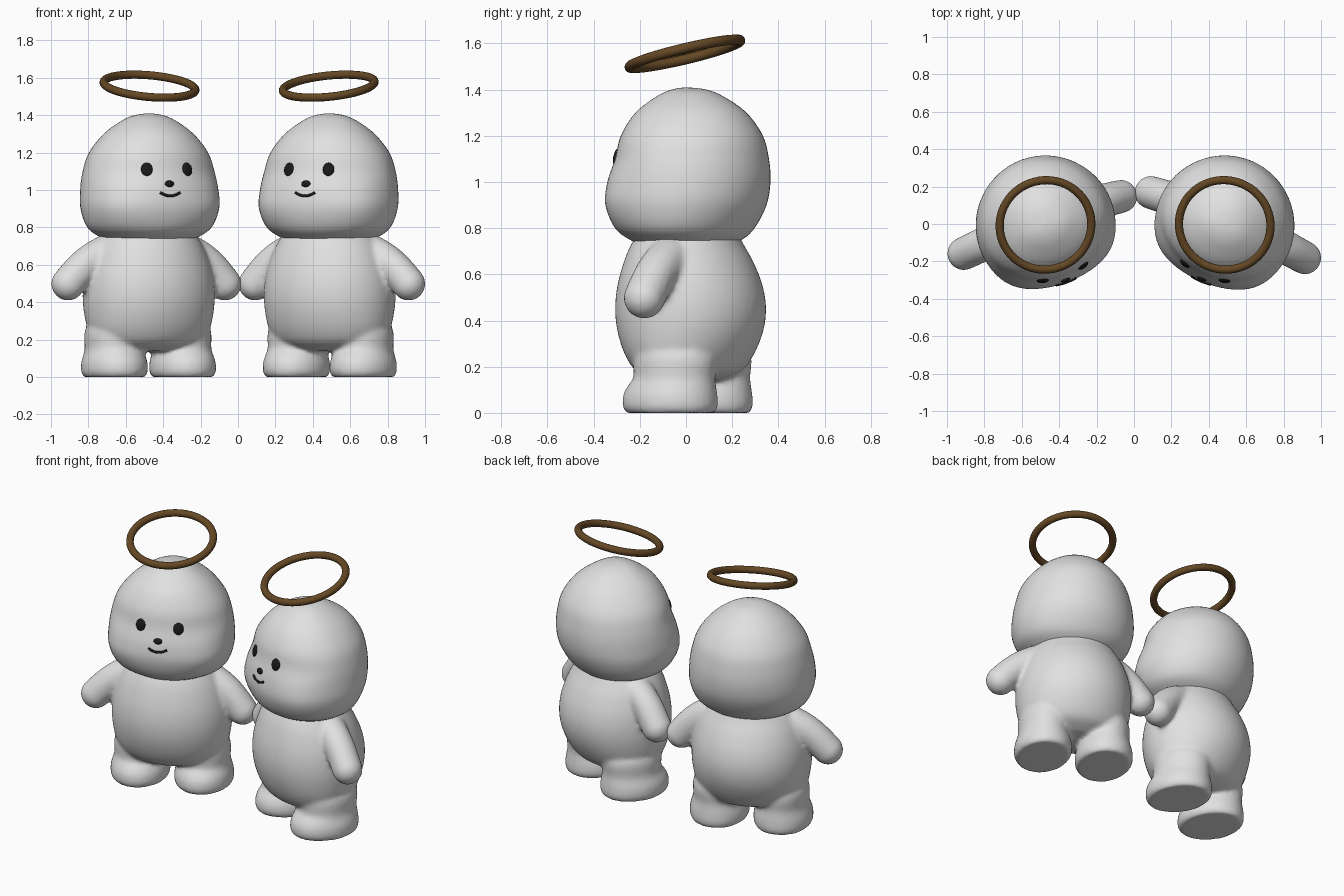
import bpy, bmesh, math
from mathutils import Matrix, Vector
from mathutils.bvhtree import BVHTree

cube = bpy.data.objects.get("Cube")
if cube:
    bpy.data.objects.remove(cube, do_unlink=True)


def material(name, rgb, rough=0.6):
    m = bpy.data.materials.new(name)
    m.use_nodes = True
    m.diffuse_color = (*rgb, 1)
    node = m.node_tree.nodes["Principled BSDF"]
    node.inputs["Base Color"].default_value = (*rgb, 1)
    node.inputs["Roughness"].default_value = rough
    return m


SKIN = material("pale grey", (0.75, 0.75, 0.75))
BLACK = material("black", (0.01, 0.01, 0.01))
BROWN = material("brown", (0.13, 0.065, 0.018))


def add_object(name, data, mat, matrix):
    ob = bpy.data.objects.new(name, data)
    bpy.context.collection.objects.link(ob)
    ob.matrix_world = matrix
    data.materials.append(mat)
    return ob


def mesh_object(name, bm, mat, matrix):
    bmesh.ops.recalc_face_normals(bm, faces=bm.faces)
    for f in bm.faces:
        f.smooth = True
    me = bpy.data.meshes.new(name)
    bm.to_mesh(me)
    return add_object(name, me, mat, matrix)


def spline(rows, steps):
    """Catmull-Rom interpolation through the rows of a profile."""
    rows = [Vector(r) for r in rows]
    pts = [rows[0]] + rows + [rows[-1]]
    out = []
    for p0, p1, p2, p3 in zip(pts, pts[1:], pts[2:], pts[3:]):
        for i in range(steps):
            t = i / steps
            out.append(p1 + t * 0.5 * (p2 - p0)
                       + t * t * (p0 - 2.5 * p1 + 2 * p2 - 0.5 * p3)
                       + t ** 3 * 0.5 * (3 * p1 - p0 - 3 * p2 + p3))
    return out + [rows[-1]]


def loft(bm, rows, cx=0.0, cy=0.0, steps=5, seg=64):
    """Rings of (z, half width, front depth, back depth, cheek fullness)."""
    rings = []
    for z, w, front, back, cheek in spline(rows, steps):
        ring = []
        for i in range(seg):
            a = math.tau * i / seg
            off = abs(math.degrees(math.atan2(math.cos(a), -math.sin(a))))
            k = 1 + cheek * math.exp(-((off - 45) / 25) ** 2)
            depth = front if math.sin(a) < 0 else back
            ring.append(bm.verts.new((cx + k * w * math.cos(a),
                                      cy + k * depth * math.sin(a), z)))
        rings.append(ring)
    for lo, hi in zip(rings, rings[1:]):
        for i in range(seg):
            j = (i + 1) % seg
            bm.faces.new((lo[i], lo[j], hi[j], hi[i]))
    bm.faces.new(rings[0][::-1])
    bm.faces.new(rings[-1])


HEAD = [(0.70, 0.15, 0.13, 0.13, 0), (0.745, 0.26, 0.23, 0.23, 0),
        (0.80, 0.335, 0.295, 0.29, 0.03), (0.9, 0.37, 0.33, 0.345, 0.06),
        (1.0, 0.37, 0.325, 0.365, 0.04), (1.1, 0.355, 0.298, 0.36, 0.0),
        (1.2, 0.32, 0.275, 0.335, 0.0), (1.3, 0.24, 0.215, 0.265, 0),
        (1.37, 0.145, 0.125, 0.165, 0), (1.4, 0.075, 0.06, 0.09, 0),
        (1.41, 0.005, 0.005, 0.005, 0)]
TORSO = [(0.14, 0.16, 0.12, 0.14, 0), (0.18, 0.28, 0.2, 0.23, 0),
         (0.25, 0.33, 0.25, 0.285, 0), (0.35, 0.352, 0.285, 0.33, 0),
         (0.45, 0.357, 0.297, 0.345, 0), (0.55, 0.345, 0.288, 0.33, 0),
         (0.65, 0.315, 0.262, 0.29, 0), (0.72, 0.28, 0.235, 0.25, 0),
         (0.78, 0.24, 0.2, 0.22, 0)]
LEG = [(0.0, 0.16, 0.2, 0.195, 0), (0.03, 0.173, 0.216, 0.207, 0),
       (0.08, 0.172, 0.212, 0.205, 0), (0.12, 0.16, 0.19, 0.2, 0),
       (0.155, 0.152, 0.165, 0.197, 0), (0.25, 0.15, 0.16, 0.2, 0),
       (0.32, 0.1, 0.1, 0.13, 0)]


def build_body(prefix, place, inner):
    bm = bmesh.new()
    loft(bm, TORSO)
    for side in (-1, 1):
        loft(bm, LEG, cx=side * 0.194, cy=0.012)
        # Arm as a tapered chain of spheres, fused by the remesh
        hand = Vector((side * (0.43 if side == inner else 0.462), 0, 0.498))
        shoulder = Vector((side * 0.25, 0.02, 0.66))
        for i in range(11):
            t = i / 10
            pos = shoulder.lerp(hand, t) + Vector((0, 0, 0.02 * math.sin(math.pi * t)))
            bmesh.ops.create_uvsphere(bm, u_segments=24, v_segments=16,
                                      radius=0.095 - 0.005 * t,
                                      matrix=Matrix.Translation(pos))
    body = mesh_object(prefix + "_body", bm, SKIN, place)
    bm.free()
    remesh = body.modifiers.new("fuse", 'REMESH')
    remesh.mode = 'VOXEL'
    remesh.voxel_size = 0.013
    remesh.use_smooth_shade = True
    smooth = body.modifiers.new("soften", 'SMOOTH')
    smooth.factor = 0.5
    smooth.iterations = 8


def build_head(prefix, place):
    bm = bmesh.new()
    loft(bm, HEAD)
    mesh_object(prefix + "_head", bm, SKIN, place)
    tree = BVHTree.FromBMesh(bm)
    bm.free()

    def on_face(x, z):
        hit, normal, _, _ = tree.ray_cast(Vector((x, -1, z)), Vector((0, 1, 0)))
        return hit, normal if normal.y < 0 else -normal

    # Eyes and nose: flattened spheres set on the face
    for name, x, z, w, h in (("right_eye", -0.115, 1.11, 0.031, 0.037),
                             ("left_eye", 0.115, 1.11, 0.031, 0.037),
                             ("nose", 0, 1.033, 0.026, 0.018)):
        hit, normal = on_face(x, z)
        turn = normal.to_track_quat('Z', 'Y').to_matrix().to_4x4()
        dot = bmesh.new()
        bmesh.ops.create_uvsphere(dot, u_segments=24, v_segments=12, radius=1)
        dot.transform(Matrix.Translation(hit) @ turn @ Matrix.Diagonal((w, h, 0.012, 1)))
        mesh_object(prefix + "_" + name, dot, BLACK, place)
        dot.free()

    # Mouth: thin smile following the face
    curve = bpy.data.curves.new(prefix + "_mouth", 'CURVE')
    curve.dimensions = '3D'
    curve.bevel_depth = 0.007
    curve.use_fill_caps = True
    line = curve.splines.new('POLY')
    line.points.add(12)
    for i, p in enumerate(line.points):
        u = i / 6 - 1
        hit, normal = on_face(0.056 * u, 0.968 + 0.018 * u * u)
        p.co = (*(hit + normal * 0.002), 1)
    add_object(prefix + "_mouth", curve, BLACK, place)


def build_halo(prefix, place):
    bpy.ops.mesh.primitive_torus_add(major_radius=0.246, minor_radius=0.022,
                                     major_segments=64, minor_segments=16)
    halo = bpy.context.object
    halo.name = prefix + "_halo"
    halo.data.materials.append(BROWN)
    halo.matrix_world = (place @ Matrix.Translation((0.0, -0.005, 1.555))
                         @ Matrix.Rotation(math.radians(14.5), 4, 'X'))
    bpy.ops.object.shade_smooth()


# Two figures hand in hand, turned towards each other
for prefix, x, yaw, inner in (("right_figure", -0.475, 20, 1),
                              ("left_figure", 0.487, -23, -1)):
    place = Matrix.Translation((x, 0, 0)) @ Matrix.Rotation(math.radians(yaw), 4, 'Z')
    build_body(prefix, place, inner)
    build_head(prefix, place)
    build_halo(prefix, place)
